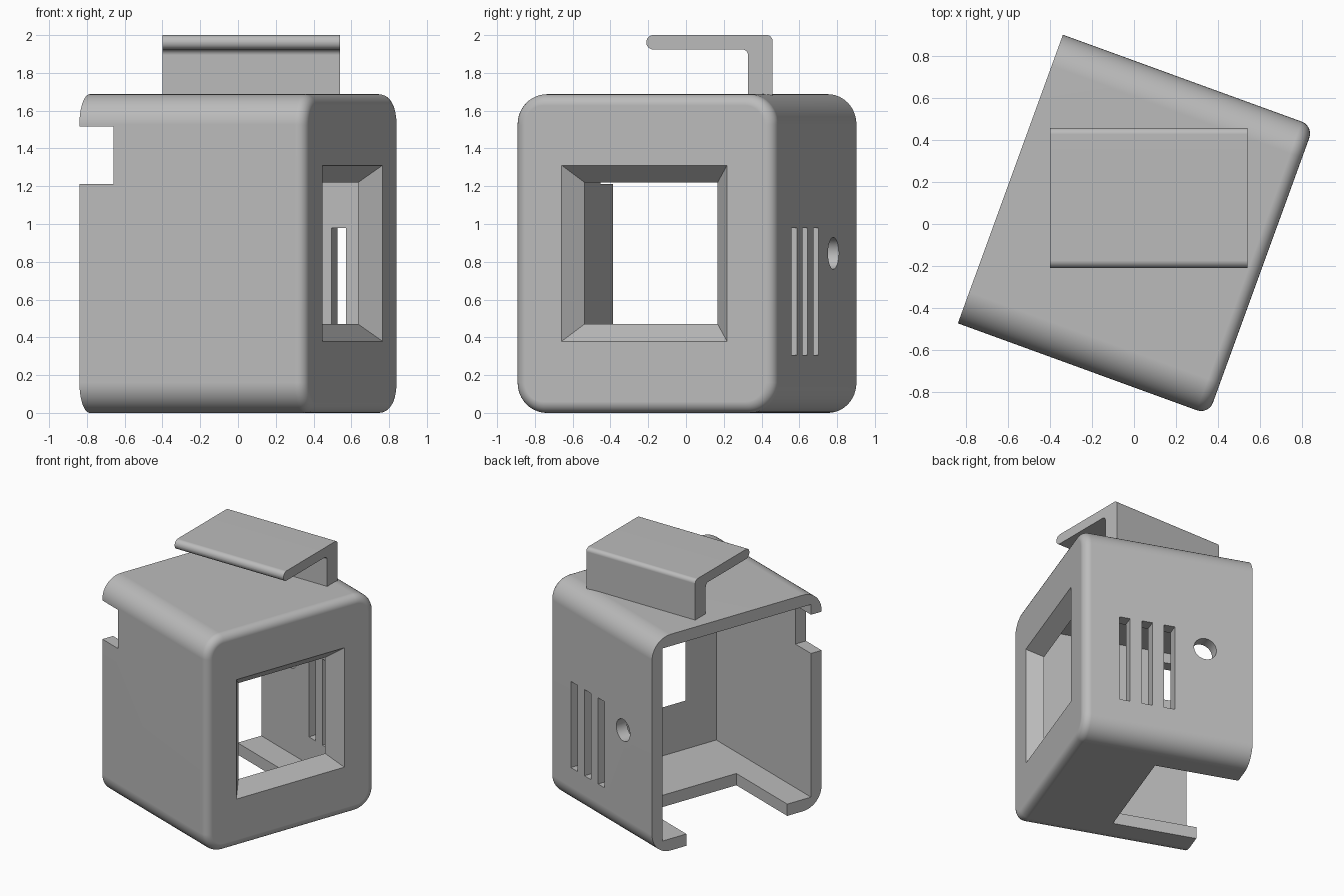
import bpy
import bmesh
from math import radians
from mathutils import Vector, Matrix

if "Cube" in bpy.data.objects:
    bpy.data.objects.remove(bpy.data.objects["Cube"], do_unlink=True)

TURN = radians(-20)
BACK, FRONT, HALF, TOP = -0.627, 0.645, 0.732, 1.687
WALL, MID = 0.092, 0.845

grey = bpy.data.materials.new("plain grey")
grey.use_nodes = True
colour = (0.5, 0.5, 0.5, 1)
grey.diffuse_color = colour
grey.node_tree.nodes["Principled BSDF"].inputs["Base Color"].default_value = colour


def make_object(name, bm):
    bmesh.ops.recalc_face_normals(bm, faces=bm.faces)
    mesh = bpy.data.meshes.new(name)
    bm.to_mesh(mesh)
    bm.free()
    mesh.materials.append(grey)
    obj = bpy.data.objects.new(name, mesh)
    bpy.context.collection.objects.link(obj)
    return obj


def box(x0, x1, y0, y1, z0, z1):
    bm = bmesh.new()
    bmesh.ops.create_cube(bm, size=1)
    for v in bm.verts:
        v.co = Vector((x1 if v.co.x > 0 else x0,
                       y1 if v.co.y > 0 else y0,
                       z1 if v.co.z > 0 else z0))
    return bm


def bevel(bm, edges, radius, segments):
    bmesh.ops.bevel(bm, geom=edges, offset=radius, offset_type='OFFSET',
                    segments=segments, profile=0.5, affect='EDGES', clamp_overlap=True)


def along_x(e):
    return abs(e.verts[0].co.x - e.verts[1].co.x) > 0.5


def smooth(obj):
    bpy.ops.object.select_all(action='DESELECT')
    obj.select_set(True)
    bpy.context.view_layer.objects.active = obj
    bpy.ops.object.shade_smooth_by_angle(angle=radians(30))
    mod = obj.modifiers.new("even_normals", 'WEIGHTED_NORMAL')
    mod.keep_sharp = True


# Rounded housing block: big radius along its depth, small one round the front
bm = box(BACK, FRONT, -HALF, HALF, 0, TOP)
bevel(bm, [e for e in bm.edges if along_x(e)], 0.16, 12)
bevel(bm, [e for e in bm.edges
           if all(abs(v.co.x - FRONT) < 1e-4 for v in e.verts)], 0.06, 6)
housing = make_object("housing", bm)

# Cutters, in the housing's own axes
cutters = [
    box(BACK - 0.1, FRONT - 0.105, WALL - HALF, HALF - WALL, WALL, TOP - WALL),  # cavity
    box(BACK - 0.1, 0.0, -0.435, 0.435, -0.1, WALL + 0.05),                      # floor opening
    box(BACK - 0.1, -0.435, -HALF - 0.1, WALL - HALF + 0.05, 1.213, 1.515),      # side notch
]

# Tapered window
bm = box(FRONT - 0.125, FRONT + 0.02, -1, 1, -1, 1)
for v in bm.verts:
    half = 0.466 + (v.co.x - FRONT) * 0.87
    v.co.y *= half
    v.co.z = MID + v.co.z * half
cutters.append(bm)

# Vent slots
for i in range(3):
    u = 0.335 - i * 0.168
    cutters.append(box(u - 0.04, u + 0.04, HALF - 0.2, HALF + 0.1, 0.307, 0.98))

# Round cable hole
bm = bmesh.new()
bmesh.ops.create_cone(bm, cap_ends=True, segments=40, radius1=0.084, radius2=0.084, depth=0.3,
                      matrix=Matrix.Translation((-0.27, HALF, MID)) @ Matrix.Rotation(radians(90), 4, 'X'))
cutters.append(bm)

helpers = []
for bm in cutters:
    cutter = make_object("cutter", bm)
    cutter.hide_render = True
    mod = housing.modifiers.new("cut", 'BOOLEAN')
    mod.operation = 'DIFFERENCE'
    mod.solver = 'EXACT'
    mod.object = cutter
    helpers.append(cutter)

# Bake the cuts and drop the cutters
graph = bpy.context.evaluated_depsgraph_get()
baked = bpy.data.meshes.new_from_object(housing.evaluated_get(graph))
housing.modifiers.clear()
housing.data = baked
for cutter in helpers:
    bpy.data.objects.remove(cutter, do_unlink=True)
baked.materials.clear()
baked.materials.append(grey)
for p in baked.polygons:
    p.material_index = 0
housing.rotation_euler.z = TURN
smooth(housing)

# Hooked clip on the roof: L profile swept sideways, with rounded corners
Y0, Y1, Y2, Z0, Z1, Z2 = -0.21, 0.328, 0.458, 1.64, 1.924, 2.0
bm = bmesh.new()
outline = [(Y0, Z1), (Y1, Z1), (Y1, Z0), (Y2, Z0), (Y2, Z2), (Y0, Z2)]
face = bm.faces.new([bm.verts.new((-0.4, y, z)) for y, z in outline])
side = bmesh.ops.extrude_face_region(bm, geom=[face])
bmesh.ops.translate(bm, vec=(0.94, 0, 0),
                    verts=[g for g in side["geom"] if isinstance(g, bmesh.types.BMVert)])
for y, z, radius in [(Y0, Z1, 0.037), (Y0, Z2, 0.037), (Y1, Z1, 0.03), (Y2, Z2, 0.03)]:
    bevel(bm, [e for e in bm.edges if along_x(e)
               and (e.verts[0].co.yz - Vector((y, z))).length < 1e-4], radius, 8)
clip = make_object("roof_clip", bm)
smooth(clip)
